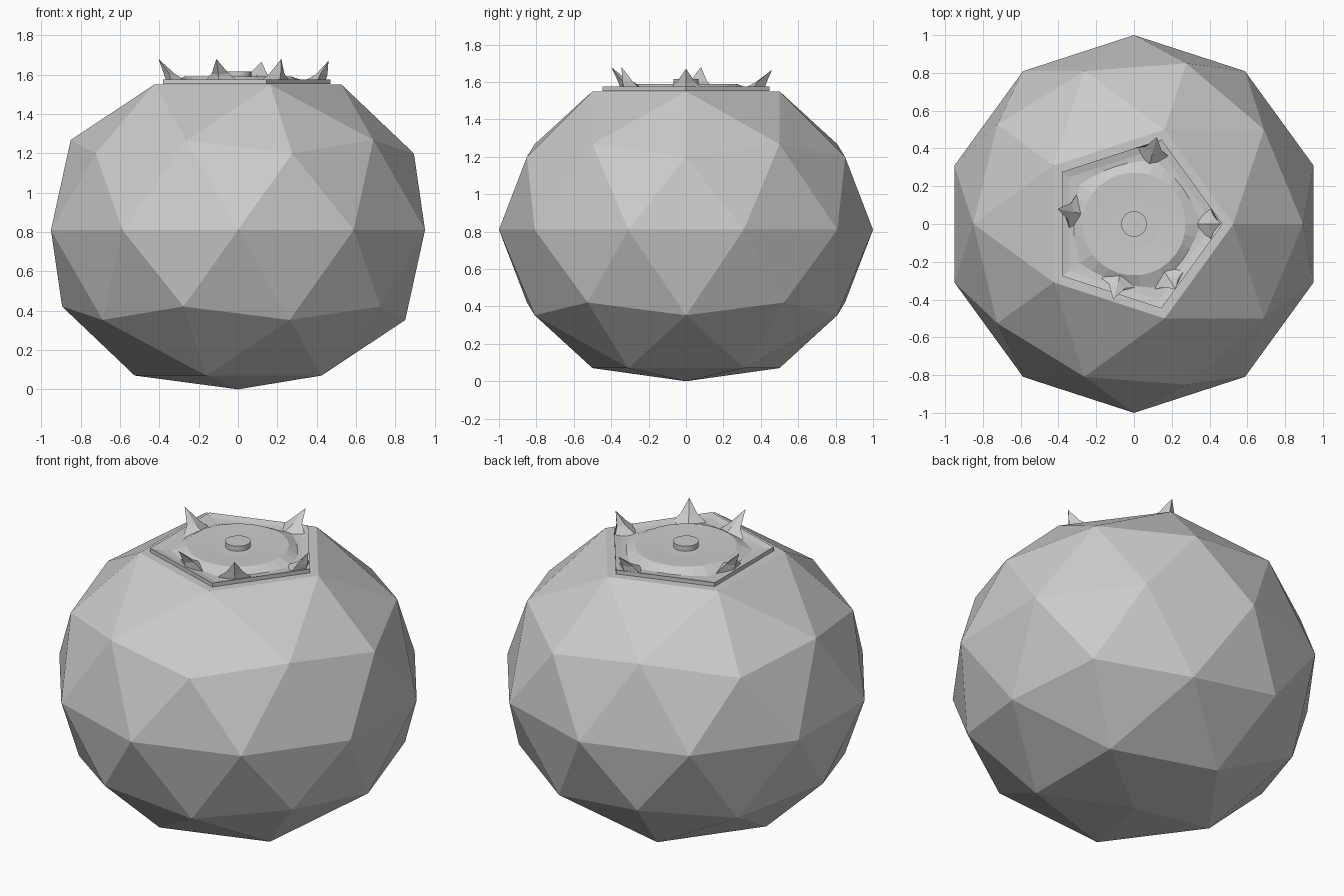
import bpy, bmesh
from math import sin, cos, pi, radians, atan2, hypot

if "Cube" in bpy.data.objects:
    bpy.data.objects.remove(bpy.data.objects["Cube"])


def make(name, bm):
    bmesh.ops.recalc_face_normals(bm, faces=bm.faces)
    mesh = bpy.data.meshes.new(name)
    bm.to_mesh(mesh)
    bm.free()
    obj = bpy.data.objects.new(name, mesh)
    bpy.context.collection.objects.link(obj)
    return obj


# Fruit body: squashed faceted sphere, flat top and slightly dented base
bm = bmesh.new()
bmesh.ops.create_icosphere(bm, subdivisions=2, radius=1)
for v in bm.verts:
    if v.co.z > 0.99:
        v.co.z = 1.55
    elif v.co.z < -0.99:
        v.co.z = 0
    else:
        v.co.z = 0.81 + 0.87 * v.co.z
make("fruit_body", bm)


# Calyx sheet: pentagonal, with a raised cushion and upturned border
def edge_radius(a):
    return 0.47 * cos(pi / 5) / cos((a % radians(72)) - pi / 5)


N = 30
bm = bmesh.new()
rings = []
for f, z, roundness in [(1.0, 1.552, 0), (1.0, 1.575, 0), (0.9, 1.565, 0),
                        (0.78, 1.562, 0.5), (0.62, 1.59, 1), (0.3, 1.585, 1)]:
    ring = []
    for i in range(N):
        a = radians(12 * i + 0.001)
        r = f * (edge_radius(a) * (1 - roundness) + 0.44 * roundness)
        ring.append(bm.verts.new((r * cos(a), r * sin(a), z)))
    rings.append(ring)
for lo, hi in zip(rings, rings[1:]):
    for i in range(N):
        j = (i + 1) % N
        bm.faces.new((lo[i], lo[j], hi[j], hi[i]))
bm.faces.new(rings[-1])
make("calyx_sheet", bm)

# Five upturned sepal tips around the border
tips = [(0.46, 0, 1.67), (0.12, 0.46, 1.665), (-0.405, 0.08, 1.68),
        (-0.11, -0.40, 1.68), (0.22, -0.345, 1.68)]
for k, (x, y, z) in enumerate(tips):
    a = atan2(y, x)
    r = min(hypot(x, y), edge_radius(a))
    bm = bmesh.new()

    def pt(radial, side, height):
        return bm.verts.new((radial * cos(a) - side * sin(a),
                             radial * sin(a) + side * cos(a), height))

    left, right = pt(r - 0.06, 0.095, 1.56), pt(r - 0.06, -0.095, 1.56)
    outer, inner = pt(r - 0.02, 0, 1.555), pt(r - 0.13, 0, 1.565)
    m_l, m_r = pt(r - 0.04, 0.045, 1.605), pt(r - 0.04, -0.045, 1.605)
    m_o, m_i = pt(r - 0.005, 0, 1.6), pt(r - 0.065, 0, 1.6)
    tip = bm.verts.new((x, y, z))
    base, mid = [left, outer, right, inner], [m_l, m_o, m_r, m_i]
    for i in range(4):
        j = (i + 1) % 4
        bm.faces.new((base[i], base[j], mid[j], mid[i]))
        bm.faces.new((mid[i], mid[j], tip))
    bm.faces.new(base)
    make(f"sepal_tip_{k + 1}", bm)

# Stem stub
bpy.ops.mesh.primitive_cylinder_add(vertices=24, radius=0.068, depth=0.06,
                                    location=(0, 0, 1.585))
bpy.context.object.name = "stem_stub"
bpy.ops.object.shade_smooth_by_angle()
